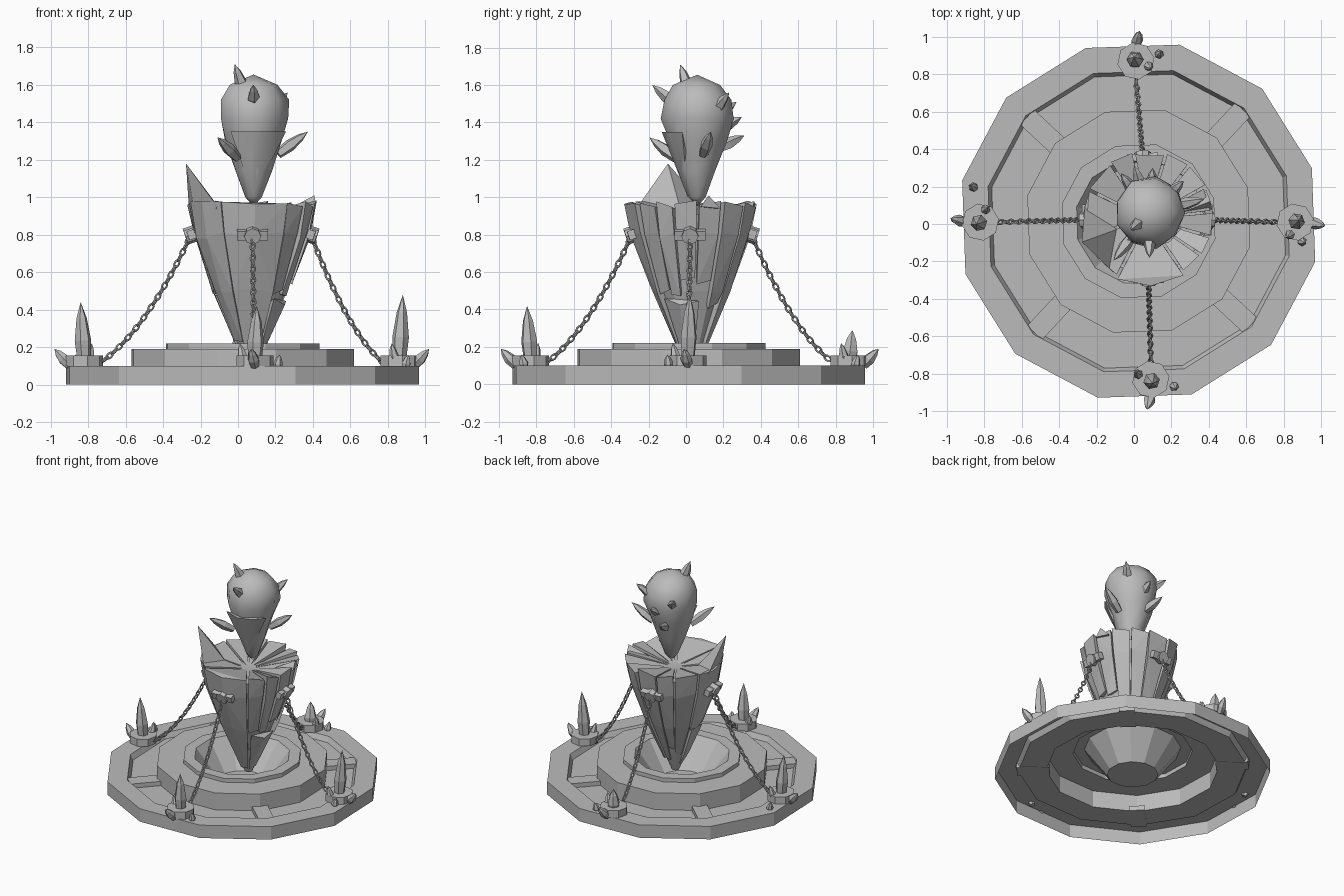
import bpy, bmesh, math, random
from mathutils import Vector, Matrix

random.seed(4)
old = bpy.data.objects.get("Cube")
if old:
    bpy.data.objects.remove(old, do_unlink=True)

stone = bpy.data.materials.new("grey stone")
stone.use_nodes = True
GREY = (0.5, 0.5, 0.5, 1)
stone.diffuse_color = GREY
stone.node_tree.nodes["Principled BSDF"].inputs["Base Color"].default_value = GREY


def finish(name, bm, smooth=None):
    bmesh.ops.recalc_face_normals(bm, faces=bm.faces)
    mesh = bpy.data.meshes.new(name)
    bm.to_mesh(mesh)
    bm.free()
    mesh.materials.append(stone)
    if smooth:
        mesh.polygons.foreach_set("use_smooth", [True] * len(mesh.polygons))
        mesh.set_sharp_from_angle(angle=math.radians(smooth))
    bpy.context.collection.objects.link(bpy.data.objects.new(name, mesh))


def polar(centre, radius, degrees, z):
    a = math.radians(degrees)
    return Vector((centre[0] + radius * math.cos(a), centre[1] + radius * math.sin(a), z))


def skin(bm, rings):
    """Bridge successive rings of points; a one-point ring is a tip."""
    rows = [[bm.verts.new(p) for p in ring] for ring in rings]
    for low, high in zip(rows, rows[1:]):
        count = max(len(low), len(high))
        for i in range(count):
            j = (i + 1) % count
            if len(low) == 1:
                bm.faces.new((low[0], high[j], high[i]))
            elif len(high) == 1:
                bm.faces.new((low[i], low[j], high[0]))
            else:
                bm.faces.new((low[i], low[j], high[j], high[i]))


def lathe(bm, centre, profile, sides, start=0, jitter=0):
    skin(bm, [[polar(centre, radius * random.uniform(1 - jitter, 1 + jitter), start + k * 360 / sides, z)
               for k in range(sides if radius else 1)] for radius, z in profile])


def hull(bm, points):
    verts = [bm.verts.new(p) for p in points]
    result = bmesh.ops.convex_hull(bm, input=verts)
    loose = {g for g in result["geom_interior"] + result["geom_unused"]
             if isinstance(g, bmesh.types.BMVert)}
    bmesh.ops.delete(bm, geom=list(loose), context='VERTS')


def spike(bm, base, tip, radius, sides=5):
    """Faceted crystal, widest a little above its root."""
    base, tip = Vector(base), Vector(tip)
    frame = Matrix.Translation(base) @ (tip - base).to_track_quat('Z', 'Y').to_matrix().to_4x4()
    length, turn = (tip - base).length, random.uniform(0, 90)
    rings = [[frame @ polar((0, 0), radius * swell, turn + k * 360 / sides, length * t)
              for k in range(sides)] for t, swell in ((0, .75), (.4, 1), (.75, .62))]
    skin(bm, [[base]] + rings + [[tip]])


# Stepped twelve-sided base: an open shell with a moat and a central bowl
BASE = (.025, .015)
bm = bmesh.new()
lathe(bm, BASE, [(.967, 0), (.967, .1), (.825, .1), (.805, .06), (.61, .06), (.61, .19),
                 (.42, .19), (.42, .22), (.34, .22), (.18, .01), (0, .01)], 12, 17)
finish("stepped_base", bm)

# Beams bridging the moat
for i in range(4):
    angle = 47 + 90 * i
    bm = bmesh.new()
    place = Matrix.Translation(polar(BASE, .7, angle, .075)) @ Matrix.Rotation(math.radians(angle), 4, 'Z')
    bmesh.ops.create_cube(bm, size=1, matrix=place @ Matrix.Diagonal((.23, .11, .036, 1)))
    finish(f"moat_beam_{i + 1}", bm)

# Broken urn: an inner core wrapped in separate shards
URN = (.07, .03)
PROFILE = [(.03, .1), (.1, .25), (.21, .5), (.315, .8), (.35, .97)]


def urn_radius(z):
    for (r0, z0), (r1, z1) in zip(PROFILE, PROFILE[1:]):
        if z <= z1:
            break
    return r0 + (r1 - r0) * (z - z0) / (z1 - z0)


bm = bmesh.new()
lathe(bm, URN, [(0, .1)] + [(r * .88, min(z, .91)) for r, z in PROFILE] + [(0, .9)], 11)
finish("urn_core", bm)


def urn_shard(name, start, end, low, high):
    """Wedge of the urn between two angles and two heights."""
    bm = bmesh.new()
    middle, scale = (start + end) / 2, random.uniform(.97, 1.04)
    angles = [start, middle, end] if end - start > 35 else [start, end]
    levels = [low] + [z for r, z in PROFILE if low + .05 < z < high - .05] + [high]
    points = [polar(URN, scale * urn_radius(z), a, z + random.uniform(-.02, .02))
              for z in levels for a in angles]
    points.append(polar(URN, .02, middle, high - .07))
    points.append(polar(URN, urn_radius(low) / 2, middle, low + .03))
    hull(bm, points)
    finish(name, bm)


# Each upper shard starts at an angle and ends just before the next one
STARTS = [-116, -55, -33, -15, 7, 30, 53, 75, 103, 125, 155, 198, 244]
LOWS = [.16, .5, .47, .56, .55, .42, .22, .2, .3, .24, .5, .24]
for i, low in enumerate(LOWS):
    urn_shard(f"urn_shard_{i + 1}", STARTS[i], STARTS[i + 1] - 2.5, low, .965)
urn_shard("lower_left_shard", -50, 12, .15, .44)
urn_shard("lower_right_shard", 160, 196, .15, .47)

# Tall broken horn on the rim, and a chip on the other side
bm = bmesh.new()
hull(bm, [polar(URN, .34, 238, .95), polar(URN, .34, 168, .95), polar(URN, .3, 203, .78),
          polar(URN, .37, 200, 1.18), polar(URN, .17, 200, .93)])
finish("rim_horn", bm)
bm = bmesh.new()
hull(bm, [polar(URN, .35, 8, .95), polar(URN, .35, 26, .94),
          polar(URN, .35, 15, 1.01), polar(URN, .19, 10, .93)])
finish("rim_chip", bm)

# Bud-shaped head
HEAD = (.083, .06)
bm = bmesh.new()
lathe(bm, HEAD, [(0, .95), (.045, 1), (.1, 1.14), (.155, 1.3), (.19, 1.42), (.185, 1.52),
                 (.13, 1.6), (0, 1.655)], 9, jitter=.05)
finish("head", bm, 50)

# Raised plate on the lower front of the head
bm = bmesh.new()
hull(bm, [polar(HEAD, .19, a, 1.35) for a in (230, 270, 305, 335)]
     + [polar(HEAD, .13, 265, 1.2), polar(HEAD, .1, 330, 1.2), polar(HEAD, .05, 270, 1)])
finish("face_plate", bm, 40)

# Spikes on the head: direction, root height, tip reach and tip height
bm = bmesh.new()
for angle, root, reach, top in [(222, 1.55, .135, 1.71), (270, 1.49, .24, 1.6), (43, 1.44, .25, 1.56),
                                (14, 1.23, .3, 1.35), (233, 1.21, .32, 1.32), (126, 1.43, .26, 1.51),
                                (86, 1.36, .24, 1.43), (108, 1.26, .265, 1.33)]:
    spike(bm, polar(HEAD, reach * .45, angle, root), polar(HEAD, reach, angle, top), .034)
finish("head_spikes", bm)


def add_link(bm, frame, half=.021, width=.013, wire=.0055, around=10, sides=5):
    """One oval chain link, long along its local z."""
    grid = []
    for i in range(around):
        a = i * math.tau / around
        grid.append([])
        for j in range(sides):
            b = j * math.tau / sides
            swell = wire * math.cos(b)
            grid[i].append(bm.verts.new(frame @ Vector((
                (width + swell) * math.cos(a), wire * math.sin(b), (half + swell) * math.sin(a)))))
    for i in range(around):
        here, there = grid[i - 1], grid[i]
        for j in range(sides):
            bm.faces.new((here[j - 1], there[j - 1], there[j], here[j]))


def chain(name, top, foot, steps=300, pitch=.034):
    """Sagging run of links, each turned a quarter from the last."""
    path = [top.lerp(foot, t / steps) - Vector((0, 0, .34 * t * (steps - t) / steps ** 2))
            for t in range(steps + 1)]
    bm = bmesh.new()
    run = count = 0
    for here, there in zip(path, path[1:]):
        run += (there - here).length
        if run >= count * pitch:
            along = (there - here).to_track_quat('Z', 'Y').to_matrix().to_4x4()
            twist = Matrix.Rotation(math.pi / 2 * (count % 2) + .4, 4, 'Z')
            add_link(bm, Matrix.Translation(there) @ along @ twist)
            count += 1
    finish(name, bm, 60)


# Four tethers: name, outward angle, pedestal centre, tall crystal height, stray crystal offset
for side, angle, centre, tall, stray in [("right", 180, (-.82, .01), .44, -.18),
                                         ("left", 0, (.86, .01), .48, -.1),
                                         ("front", 270, (.09, -.83), .42, .12),
                                         ("back", 90, (.01, .87), .29, -.12)]:
    bearing = math.degrees(math.atan2(centre[1] - URN[1], centre[0] - URN[0]))
    anchor = polar(URN, .32, bearing, .8)
    chain(side + "_chain", anchor, polar(centre, -.09, angle, .12))

    # Octagonal pedestal
    bm = bmesh.new()
    lathe(bm, centre, [(0, .1), (.1, .1), (.1, .155), (0, .155)], 8, 10)
    finish(side + "_pedestal", bm)

    # Crystal cluster, placed by outward and sideways distance
    def local(out, across, z):
        return polar(polar(centre, out, angle, 0), across, angle + 90, z)

    bm = bmesh.new()
    spike(bm, local(0, 0, .1), local(.02, .01, tall), .045, 6)
    spike(bm, local(.08, 0, .1), local(.16, -.02, .19), .032, 6)
    spike(bm, local(-.02, -.06, .11), local(-.04, -.08, .22), .026, 6)
    spike(bm, local(.03, stray, .08), local(.05, stray * 1.1, .16), .025, 6)
    finish(side + "_crystals", bm)

    # Anchor bar and boss on the urn
    bm = bmesh.new()
    place = (Matrix.Translation(anchor) @ Matrix.Rotation(math.radians(bearing), 4, 'Z')
             @ Matrix.Rotation(.33, 4, 'Y'))
    bmesh.ops.create_cube(bm, size=1, matrix=place @ Matrix.Diagonal((.04, .165, .05, 1)))
    bmesh.ops.create_cone(bm, cap_ends=True, segments=8, radius1=.045, radius2=.045, depth=.065,
                          matrix=place @ Matrix.Rotation(math.pi / 2, 4, 'Y'))
    finish(side + "_anchor", bm)
